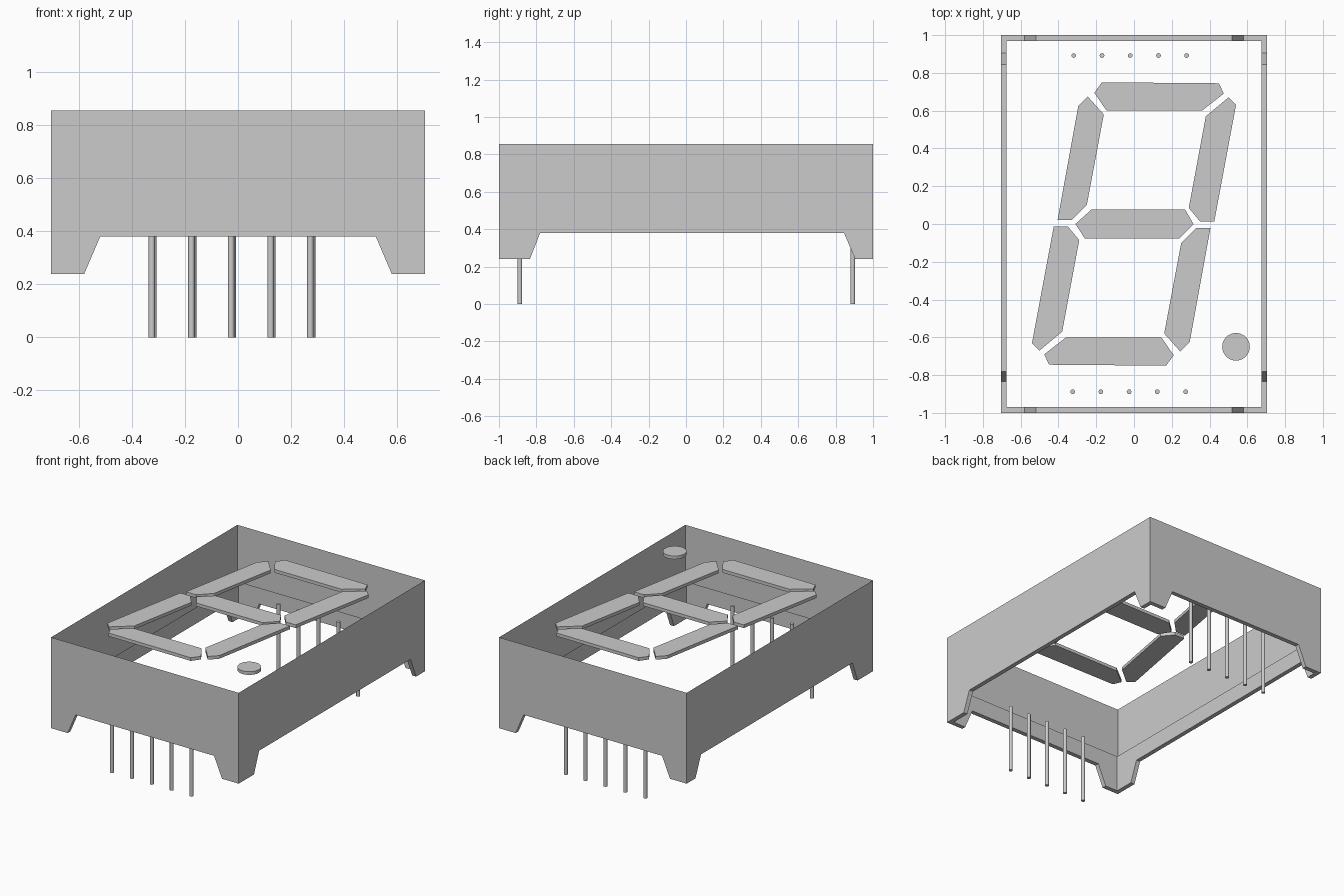
import bpy, bmesh, math
from mathutils import Vector

if "Cube" in bpy.data.objects:
    bpy.data.objects.remove(bpy.data.objects["Cube"])

HX, HY = 0.705, 1.0          # half width and half depth of the housing
TOP, CUT, FOOT = 0.857, 0.38, 0.24
INNER_TOP = 0.49             # height of the inner lip
WALL = 0.03

grey = bpy.data.materials.new("light_grey")
grey.use_nodes = True
grey.diffuse_color = (0.6, 0.6, 0.6, 1)
grey.node_tree.nodes["Principled BSDF"].inputs["Base Color"].default_value = (0.6, 0.6, 0.6, 1)


def finish(name, bm):
    mesh = bpy.data.meshes.new(name)
    bm.to_mesh(mesh)
    bm.free()
    mesh.materials.append(grey)
    obj = bpy.data.objects.new(name, mesh)
    bpy.context.collection.objects.link(obj)
    return obj


def plate(name, points, z0, z1):
    """Extrude a flat outline from z0 up to z1."""
    bm = bmesh.new()
    face = bm.faces.new([bm.verts.new((x, y, z0)) for x, y in points])
    ext = bmesh.ops.extrude_face_region(bm, geom=[face])
    verts = [v for v in ext["geom"] if isinstance(v, bmesh.types.BMVert)]
    bmesh.ops.translate(bm, verts=verts, vec=(0, 0, z1 - z0))
    bmesh.ops.recalc_face_normals(bm, faces=bm.faces)
    return finish(name, bm)


def circle(cx, cy, r, n):
    return [(cx + r * math.cos(2 * math.pi * i / n),
             cy + r * math.sin(2 * math.pi * i / n)) for i in range(n)]


# Housing: open outer walls, a downward rim with corner feet, a short inner lip
bm = bmesh.new()


def housing_side(along, outward, half, dist, start, end):
    """start/end: (foot edge, cut edge) positions along the wall."""
    def ring(inset, top):
        h = half - inset
        pts = [(-h, FOOT), (start[0], FOOT), (start[1], CUT),
               (end[1], CUT), (end[0], FOOT), (h, FOOT), (h, top), (-h, top)]
        return [bm.verts.new(along * u + outward * (dist - inset) + Vector((0, 0, z)))
                for u, z in pts]
    outer, inner = ring(0, TOP), ring(WALL, INNER_TOP)
    bm.faces.new(outer)
    bm.faces.new(inner[::-1])
    for i in range(5):
        bm.faces.new((outer[i], inner[i], inner[i + 1], outer[i + 1]))


X, Y = Vector((1, 0, 0)), Vector((0, 1, 0))
short_l, short_r = (-0.58, -0.52), (0.58, 0.52)
housing_side(X, -Y, HX, HY, short_l, short_r)
housing_side(-X, Y, HX, HY, short_l, short_r)
housing_side(Y, X, HY, HX, (-0.835, -0.78), (0.905, 0.845))
housing_side(-Y, -X, HY, HX, (-0.905, -0.845), (0.835, 0.78))
bmesh.ops.remove_doubles(bm, verts=bm.verts, dist=0.0005)
finish("housing", bm)

# Display segments: the lower ones are the upper ones turned half way round
upper = {
    "top": [(-.17, .75), (.45, .745), (.475, .69), (.36, .60), (-.145, .60), (-.21, .695)],
    "upper_left": [(-.245, .675), (-.16, .58), (-.25, .10), (-.33, .02), (-.405, .02), (-.295, .625)],
    "upper_right": [(.50, .67), (.54, .63), (.425, .013), (.35, .013), (.29, .085), (.38, .57)],
}
opposite = {"top": "bottom", "upper_left": "lower_right", "upper_right": "lower_left"}
SEG_Z = TOP - 0.022
for name, pts in upper.items():
    plate("segment_" + name, pts, SEG_Z, TOP)
    plate("segment_" + opposite[name], [(-x, -y) for x, y in pts], SEG_Z, TOP)
plate("segment_middle", [(-.225, .077), (.27, .077), (.315, 0),
                         (.24, -.077), (-.26, -.077), (-.31, 0)], SEG_Z, TOP)
plate("decimal_point", circle(0.54, -0.65, 0.073, 40), SEG_Z, TOP)

# Two rows of contact pins
for row, y, x0 in (("front", -0.888, -0.325), ("back", 0.892, -0.319)):
    for i in range(5):
        plate(f"pin_{row}_{i + 1}", circle(x0 + 0.1495 * i, y, 0.0125, 12), 0, 0.465)

# Smooth the round parts while keeping rims sharp
bpy.ops.object.select_all(action='DESELECT')
for obj in bpy.data.objects:
    if obj.name.startswith(("pin_", "decimal_point")):
        obj.select_set(True)
        bpy.context.view_layer.objects.active = obj
bpy.ops.object.shade_smooth_by_angle(angle=math.radians(35))
